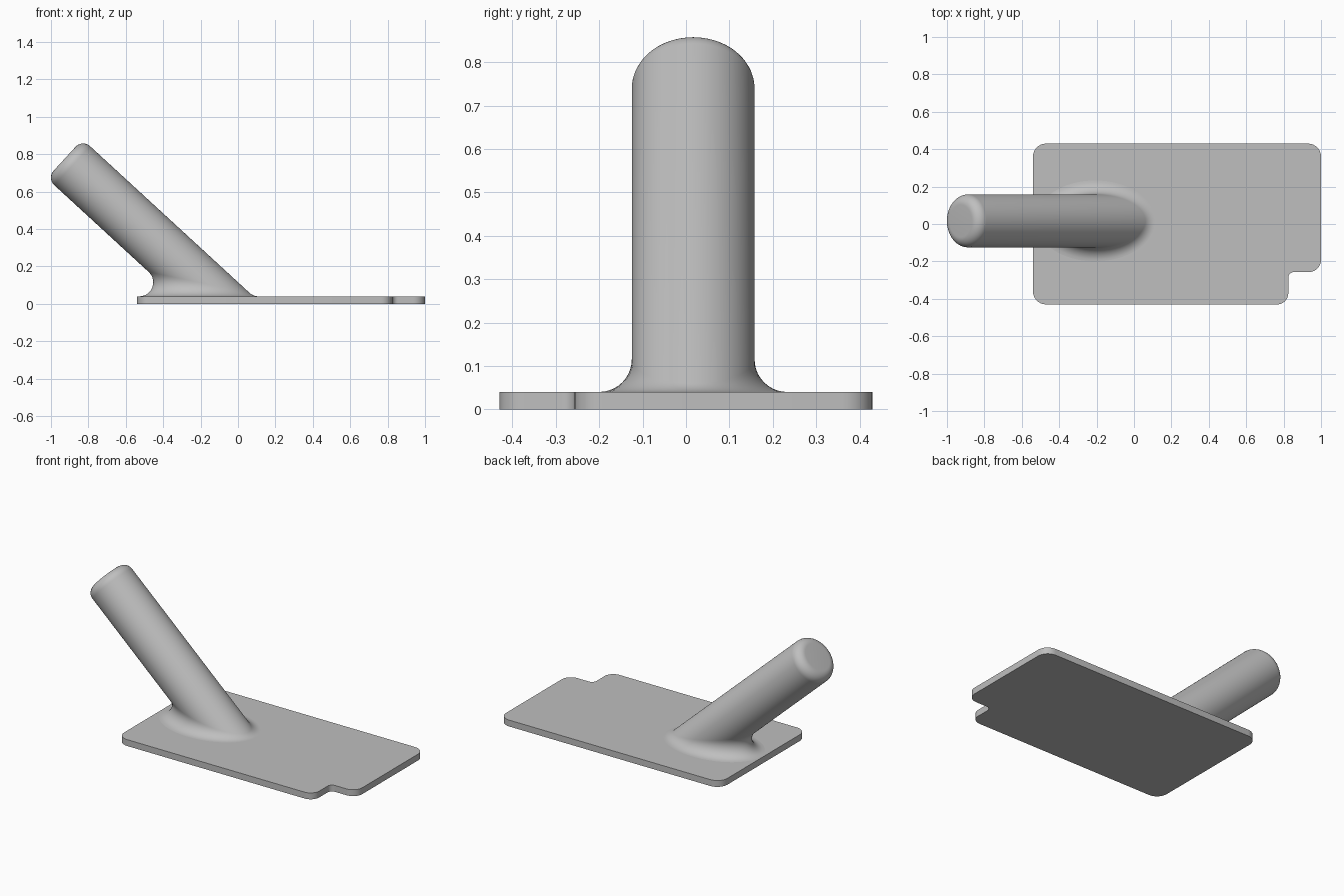
import bpy, bmesh, math
from mathutils import Vector

cube = bpy.data.objects.get("Cube")
if cube:
    bpy.data.objects.remove(cube, do_unlink=True)

GREY = (0.52, 0.52, 0.52, 1.0)
grey = bpy.data.materials.new("grey")
grey.use_nodes = True
grey.diffuse_color = GREY
grey.node_tree.nodes["Principled BSDF"].inputs["Base Color"].default_value = GREY


def finish(name, bm):
    """Turn a bmesh into a smooth-shaded object with sharp hard edges."""
    bmesh.ops.recalc_face_normals(bm, faces=bm.faces)
    mesh = bpy.data.meshes.new(name)
    bm.to_mesh(mesh)
    bm.free()
    mesh.materials.append(grey)
    obj = bpy.data.objects.new(name, mesh)
    bpy.context.collection.objects.link(obj)
    bpy.ops.object.select_all(action="DESELECT")
    obj.select_set(True)
    bpy.context.view_layer.objects.active = obj
    bpy.ops.object.shade_smooth_by_angle(angle=math.radians(35))
    return obj


def rounded_outline(corners, steps=8):
    """Round each (x, y, radius) corner of a right-angled outline."""
    points = []
    for i, (x, y, radius) in enumerate(corners):
        here = Vector((x, y, 0))
        back = (Vector((*corners[i - 1][:2], 0)) - here).normalized()
        ahead = (Vector((*corners[(i + 1) % len(corners)][:2], 0)) - here).normalized()
        for k in range(steps + 1):
            a = math.pi / 2 * k / steps
            points.append(here + radius * (back * (1 - math.sin(a)) + ahead * (1 - math.cos(a))))
    return points


# Base plate with one notched corner
THICK = 0.04
corners = [(-0.54, -0.43, 0.07), (0.825, -0.43, 0.06), (0.825, -0.257, 0.03),
           (1.0, -0.257, 0.065), (1.0, 0.43, 0.07), (-0.54, 0.43, 0.07)]
bm = bmesh.new()
bottom = bm.faces.new([bm.verts.new(p) for p in rounded_outline(corners)])
top = bmesh.ops.extrude_face_region(bm, geom=[bottom], use_keep_orig=True)
bmesh.ops.translate(bm, vec=(0, 0, THICK),
                    verts=[g for g in top["geom"] if isinstance(g, bmesh.types.BMVert)])
finish("base_plate", bm)

# Slanted rod: a fillet blends it into the plate, a round edge ends it
SIDES, STEPS = 64, 10
R, FILLET, EDGE = 0.1415, 0.075, 0.055
tilt = math.radians(42.6)
along = Vector((-math.cos(tilt), 0, math.sin(tilt)))
across = Vector((math.sin(tilt), 0, math.cos(tilt)))
end = Vector((-0.927, 0.0165, 0.776))
down = Vector((0, 0, -1))


def rod_profile(angle):
    """Points from the plate up to the flat end, for one direction around the rod."""
    out = across * math.cos(angle) + Vector((0, math.sin(angle), 0))
    ball = end + out * (R + FILLET)
    ball += along * ((THICK + FILLET - ball.z) / along.z)
    points = [ball + down * (FILLET + 0.01)]
    points += [ball + FILLET * down.slerp(-out, k / STEPS) for k in range(STEPS + 1)]
    for k in range(STEPS + 1):
        a = math.pi / 2 * k / STEPS
        points.append(end + out * (R - EDGE + EDGE * math.cos(a))
                      + along * EDGE * (math.sin(a) - 1))
    return points


bm = bmesh.new()
columns = [[bm.verts.new(p) for p in rod_profile(2 * math.pi * i / SIDES)]
           for i in range(SIDES)]
for i, column in enumerate(columns):
    following = columns[(i + 1) % SIDES]
    for k in range(len(column) - 1):
        bm.faces.new((column[k], following[k], following[k + 1], column[k + 1]))
bm.faces.new([c[0] for c in columns])
bm.faces.new([c[-1] for c in columns])
finish("slanted_rod", bm)
